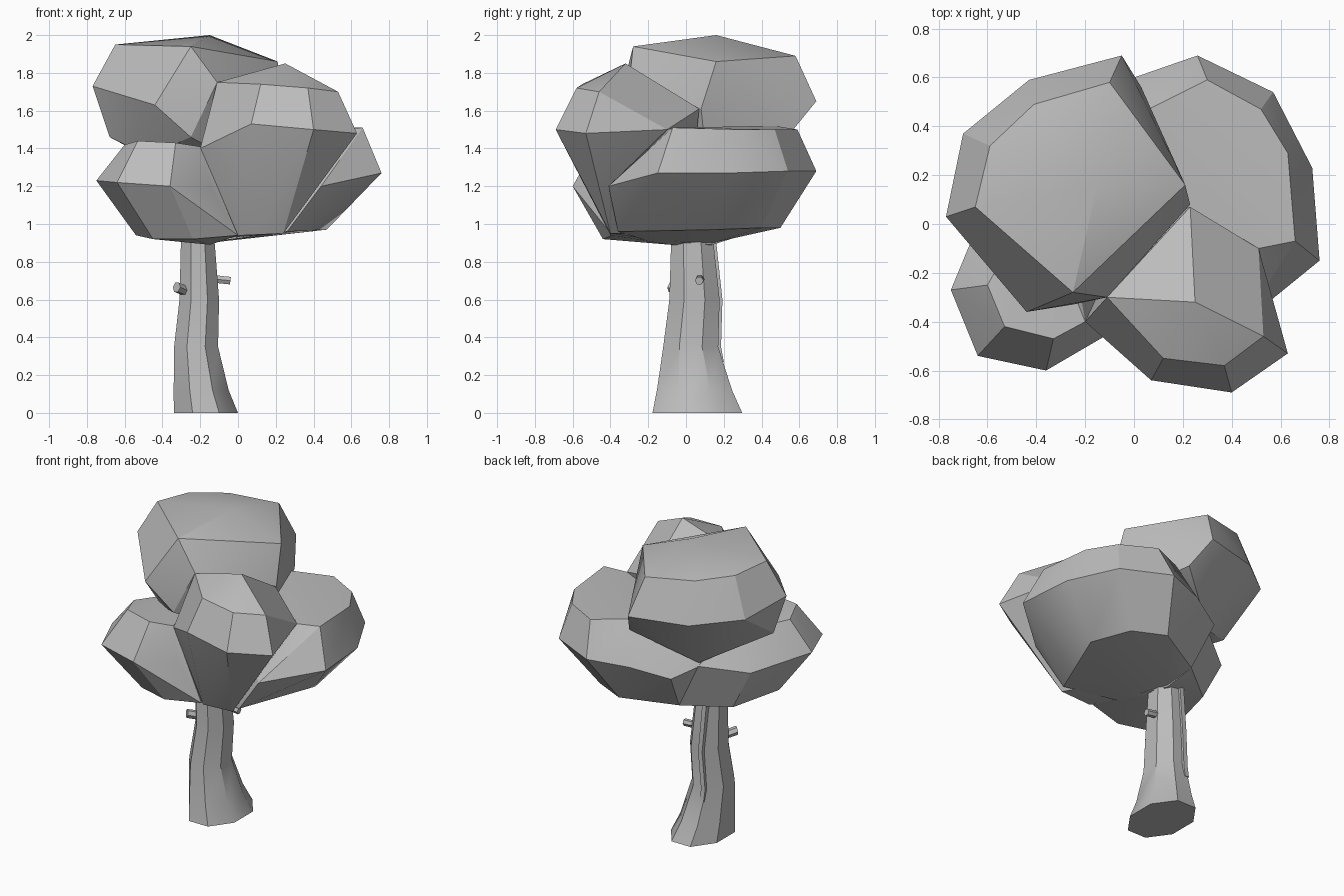
import bpy, bmesh
from math import cos, sin, tau, radians
from mathutils import Vector

if "Cube" in bpy.data.objects:
    bpy.data.objects.remove(bpy.data.objects["Cube"])

grey = bpy.data.materials.new("mid_grey")
grey.diffuse_color = (.5, .5, .5, 1)
grey.use_nodes = True
grey.node_tree.nodes["Principled BSDF"].inputs["Base Color"].default_value = grey.diffuse_color


def finish(name, bm, angle=25):
    bmesh.ops.recalc_face_normals(bm, faces=bm.faces)
    mesh = bpy.data.meshes.new(name)
    bm.to_mesh(mesh)
    bm.free()
    mesh.materials.append(grey)
    ob = bpy.data.objects.new(name, mesh)
    bpy.context.collection.objects.link(ob)
    bpy.ops.object.select_all(action='DESELECT')
    ob.select_set(True)
    bpy.context.view_layer.objects.active = ob
    bpy.ops.object.shade_smooth_by_angle(angle=radians(angle))
    return ob


def clump(name, points):
    """Chunky foliage mass: convex hull of its corner points, planar faces merged."""
    bm = bmesh.new()
    for p in points:
        bm.verts.new(p)
    hull = bmesh.ops.convex_hull(bm, input=bm.verts)
    loose = {v for v in hull['geom_interior'] + hull['geom_unused']
             if isinstance(v, bmesh.types.BMVert)}
    bmesh.ops.delete(bm, geom=list(loose), context='VERTS')
    bmesh.ops.dissolve_limit(bm, angle_limit=radians(5), verts=bm.verts, edges=bm.edges)
    return finish(name, bm)


def loft(name, rings, angle=25):
    bm = bmesh.new()
    loops = [[bm.verts.new(p) for p in ring] for ring in rings]
    n = len(loops[0])
    for a, b in zip(loops, loops[1:]):
        for i in range(n):
            j = (i + 1) % n
            bm.faces.new((a[i], a[j], b[j], b[i]))
    bm.faces.new(loops[0])
    bm.faces.new(loops[-1])
    return finish(name, bm, angle)


# High crown at the back left
clump("upper_foliage", [
    (-.15, .16, 2.0),
    (-.65, .07, 1.95), (-.59, .32, 1.93), (-.41, .49, 1.91), (-.10, .58, 1.89),
    (.21, .16, 1.86), (-.25, -.28, 1.94),
    (-.77, .03, 1.73), (-.70, .37, 1.68), (-.43, .59, 1.65), (-.05, .69, 1.65),
    (.23, .08, 1.61), (-.44, -.36, 1.63), (-.11, -.30, 1.75),
    (-.68, .04, 1.46), (-.25, -.33, 1.46), (-.48, -.12, 1.36), (-.32, .32, 1.27),
    (.03, .56, 1.49), (.18, .10, 1.42), (-.10, -.20, 1.38)])

# Wide mass on the right and back
clump("right_foliage", [
    (.06, .47, 1.52), (.30, .59, 1.50), (.52, .47, 1.50), (.63, .29, 1.50),
    (.66, -.07, 1.51), (.51, -.10, 1.50), (-.1, .1, 1.5),
    (-.23, .49, 1.20), (-.33, .31, 1.25), (0, .60, 1.26), (.26, .69, 1.28),
    (.57, .54, 1.28), (.73, .23, 1.27), (.76, -.15, 1.27), (.44, -.41, 1.20),
    (-.18, .33, .95), (.15, .50, .98), (.36, .40, .98), (.47, .15, .97),
    (.26, -.36, .96), (-.15, .14, .90), (-.1, -.2, .91)])

# Mass leaning to the front
clump("front_foliage", [
    (.25, -.32, 1.85),
    (-.11, -.30, 1.75), (.12, -.55, 1.74), (.37, -.58, 1.72), (.53, -.46, 1.70),
    (.23, .07, 1.61), (.51, -.10, 1.50),
    (-.20, -.40, 1.40), (.07, -.64, 1.53), (.40, -.69, 1.50), (.63, -.53, 1.48),
    (.02, -.40, .94), (.24, -.40, .95), (-.12, -.20, .92), (0, 0, .95)])

# Low mass at the front left
clump("left_foliage", [
    (-.60, -.25, 1.42), (-.53, -.42, 1.44), (-.33, -.47, 1.43), (-.20, -.40, 1.41),
    (-.40, .10, 1.40),
    (-.75, -.27, 1.23), (-.64, -.54, 1.22), (-.36, -.60, 1.20), (-.14, -.44, 1.19),
    (-.58, .14, 1.20), (-.32, .33, 1.25),
    (-.54, -.22, .94), (-.45, -.38, .92), (-.24, -.44, .92), (.0, -.39, .94),
    (-.44, .13, .93), (-.18, .33, .95), (-.15, .14, .89), (-.15, -.08, .89)])

# Flared, slightly swaying trunk: centre x, centre y, z, half width, half depth
sections = [(-.17, .06, 0, .175, .245), (-.195, .045, .12, .15, .205),
            (-.222, .025, .35, .12, .15), (-.205, .045, .6, .108, .137),
            (-.215, .03, .98, .088, .11)]
loft("trunk", [[(x + w * cos(tau * (i + .5) / 8) * 1.05, y + d * sin(tau * (i + .5) / 8) * 1.05, z)
                for i in range(8)] for x, y, z, w, d in sections], 35)

# Thin bark ridge up the back of the trunk
loft("bark_ridge", [[(x + dx, y + d * .97 + dy, z)
                     for dx, dy in ((-.05, -.03), (-.02, -.03), (-.02, .015), (-.05, .015))]
                    for x, y, z, w, d in ((-.22, .03, .27, 0, .16), sections[2], sections[3], sections[4])])


# Two short bent twigs
def twig(name, path, radius):
    along = Vector(path[-1]) - Vector(path[0])
    side = along.cross(Vector((0, 0, 1))).normalized()
    up = side.cross(along).normalized()
    loft(name, [[Vector(p) + radius * (side * cos(tau * i / 6) + up * sin(tau * i / 6))
                 for i in range(6)] for p in path])


twig("right_twig", [(-.16, .07, .715), (-.09, .075, .705), (-.04, .07, .70)], .023)
twig("left_twig", [(-.23, .02, .645), (-.29, -.04, .65), (-.325, -.08, .665)], .028)
